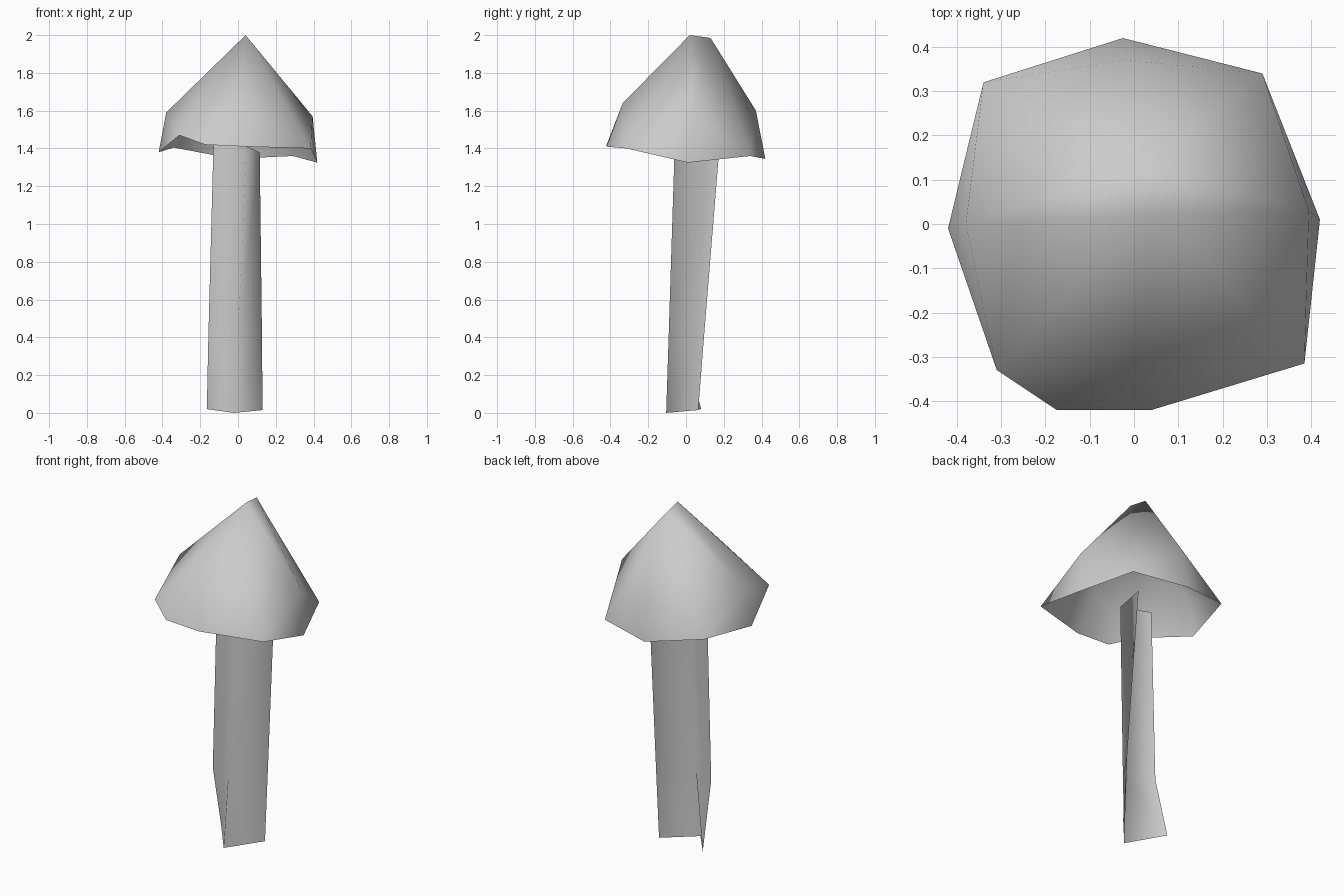
import bpy
import bmesh

cube = bpy.data.objects.get("Cube")
if cube:
    bpy.data.objects.remove(cube)

# One plain grey for everything
grey = bpy.data.materials.new("warm_grey")
grey.use_nodes = True
colour = (0.6, 0.6, 0.6, 1)
grey.diffuse_color = colour
grey.node_tree.nodes["Principled BSDF"].inputs["Base Color"].default_value = colour


def finish(name, bm):
    """Turn a bmesh into a smooth, grey object."""
    for face in bm.faces:
        face.smooth = True
    mesh = bpy.data.meshes.new(name)
    bm.to_mesh(mesh)
    bm.free()
    mesh.materials.append(grey)
    obj = bpy.data.objects.new(name, mesh)
    bpy.context.collection.objects.link(obj)
    return obj


# Cap: open-bottomed dome of crown, four shoulders and an uneven rim
bm = bmesh.new()
crown_front = bm.verts.new((0.04, 0.02, 2.0))
crown_back = bm.verts.new((0.03, 0.13, 1.985))
right, back, left, front = shoulders = [bm.verts.new(p) for p in (
    (0.395, 0.03, 1.57), (-0.02, 0.37, 1.6), (-0.38, 0.0, 1.59), (0.0, -0.335, 1.64))]
rim = [bm.verts.new(p) for p in (
    (0.385, -0.315, 1.40), (0.42, 0.01, 1.325), (0.29, 0.34, 1.36),
    (-0.025, 0.42, 1.345), (-0.34, 0.32, 1.405), (-0.42, -0.01, 1.38),
    (-0.31, -0.33, 1.47), (-0.175, -0.42, 1.42), (0.04, -0.42, 1.41))]

# Skirt: each shoulder fans out to its stretch of rim
for i, a in enumerate(rim):
    b = rim[(i + 1) % len(rim)]
    bm.faces.new((shoulders[min(i // 2, 3)], a, b))

# Dome: a folded panel on each side of every rim corner
corners = [rim[2], rim[4], rim[6], rim[0]]
crowns = [crown_back, crown_back, crown_front, crown_front]
for i, (corner, crown) in enumerate(zip(corners, crowns)):
    bm.faces.new((crown, shoulders[i], corner))
    bm.faces.new((crown, corner, shoulders[(i + 1) % 4]))
bm.faces.new((crown_front, right, crown_back))
bm.faces.new((crown_back, left, crown_front))
finish("cap", bm)

# Stem: a folded sheet, open at the back, lofted through three levels
bm = bmesh.new()
levels = (
    ((-0.165, 0.08, 0.02), (-0.02, -0.105, 0.0), (0.13, 0.065, 0.015)),
    ((-0.157, -0.01, 0.4), (0.0, -0.092, 0.4), (0.127, 0.095, 0.4)),
    ((-0.13, -0.01, 1.42), (0.045, -0.06, 1.41), (0.115, 0.175, 1.38)))
rows = [[bm.verts.new(p) for p in level] for level in levels]
for low, high in zip(rows, rows[1:]):
    for i in range(2):
        bm.faces.new((low[i], low[i + 1], high[i + 1], high[i]))
finish("stem", bm)
